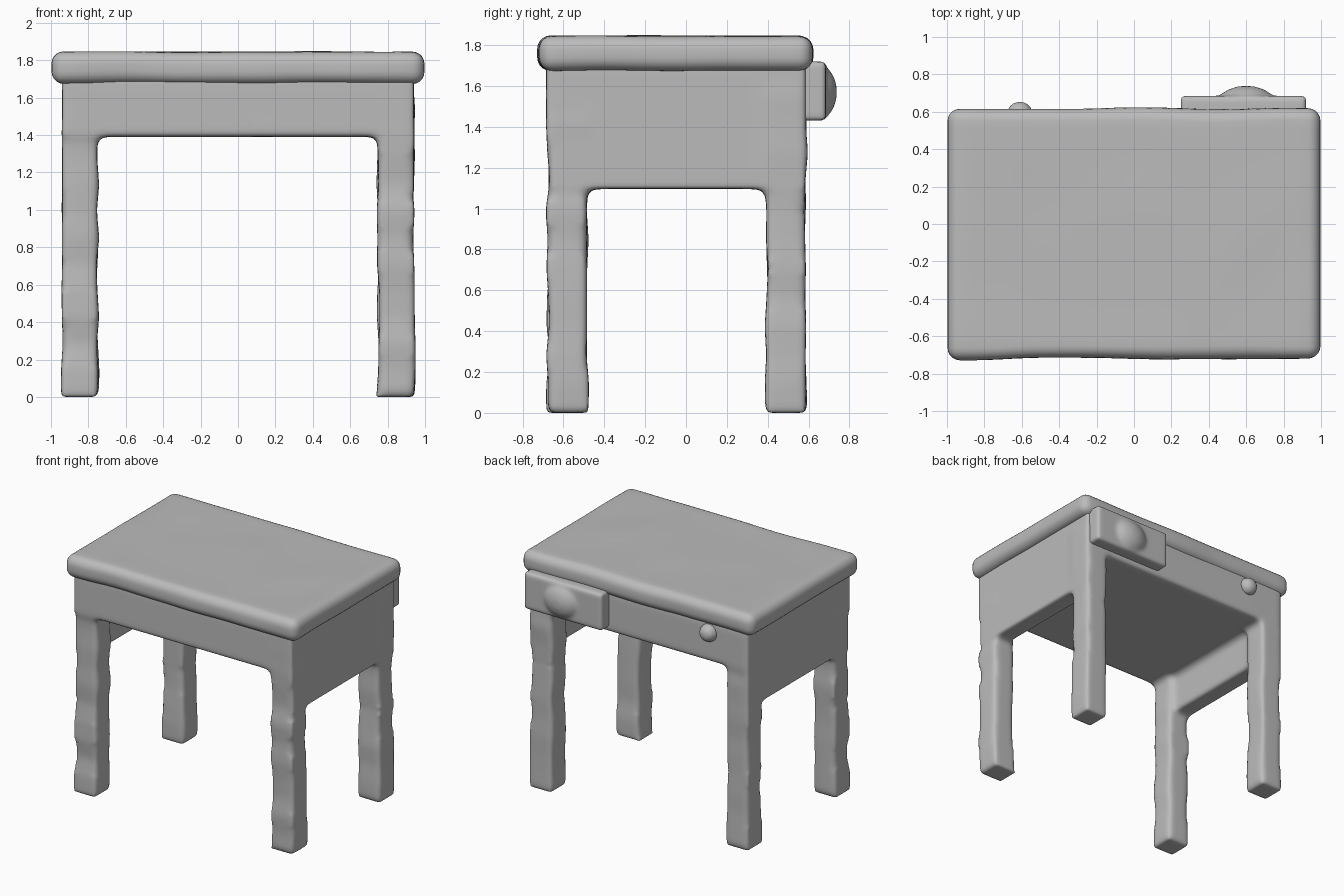
import bpy, bmesh, random
from mathutils import Vector, Matrix, noise

random.seed(4)
cube = bpy.data.objects.get("Cube")
if cube:
    bpy.data.objects.remove(cube, do_unlink=True)

clay = bpy.data.materials.new("grey clay")
clay.use_nodes = True
clay.diffuse_color = (0.5, 0.5, 0.5, 1)
clay.node_tree.nodes["Principled BSDF"].inputs["Base Color"].default_value = clay.diffuse_color


def box(bm, x, y, z):
    """Add a box given (min, max) along each axis."""
    size = [b - a for a, b in (x, y, z)]
    mid = [(a + b) / 2 for a, b in (x, y, z)]
    m = Matrix.Translation(mid) @ Matrix.Diagonal((*size, 1))
    return bmesh.ops.create_cube(bm, size=1, matrix=m)["verts"]


def blob(bm, centre, radii):
    m = Matrix.Translation(centre) @ Matrix.Diagonal((*radii, 1))
    bmesh.ops.create_icosphere(bm, subdivisions=3, radius=1, matrix=m)


def leg(bm, x, y, top, sections=12):
    """Square post with slightly uneven sections and a rounded foot."""
    rings = []
    for i in range(sections + 1):
        z = top * i / sections
        half = 0.1 if i < 2 else 0.096 + random.uniform(-0.006, 0.006)
        cx, cy = x + random.uniform(-0.006, 0.006), y + random.uniform(-0.006, 0.006)
        rings.append([bm.verts.new((cx + sx * half, cy + sy * half, z))
                      for sx, sy in ((-1, -1), (1, -1), (1, 1), (-1, 1))])
    bm.faces.new(rings[0][::-1])
    bm.faces.new(rings[-1])
    for lo, hi in zip(rings, rings[1:]):
        for k in range(4):
            n = (k + 1) % 4
            bm.faces.new((lo[k], lo[n], hi[n], hi[k]))


def finish(name, bm, voxel=0.02, smooth=10):
    """Fuse the pieces into one soft, hand-formed surface."""
    mesh = bpy.data.meshes.new(name)
    bm.to_mesh(mesh)
    bm.free()
    mesh.materials.append(clay)
    mesh.polygons.foreach_set("use_smooth", [True] * len(mesh.polygons))
    ob = bpy.data.objects.new(name, mesh)
    bpy.context.collection.objects.link(ob)
    if voxel:
        fuse = ob.modifiers.new("fuse", "REMESH")
        fuse.mode = "VOXEL"
        fuse.voxel_size = voxel
        fuse.use_smooth_shade = True
        soft = ob.modifiers.new("soften", "SMOOTH")
        soft.factor = 0.5
        soft.iterations = smooth
    return ob


# Frame: four legs, solid apron and deep side panels
bm = bmesh.new()
for x in (-0.845, 0.845):
    for y in (-0.58, 0.49):
        leg(bm, x, y, 1.7)
box(bm, (-0.94, 0.94), (-0.685, 0.59), (1.39, 1.72))
for s in (-1, 1):
    box(bm, sorted((s * 0.79, s * 0.94)), (-0.67, 0.58), (1.095, 1.5))
# Uneven lower edge of the front apron
blob(bm, (0.13, -0.6, 1.44), (0.16, 0.09, 0.04))
finish("table_frame", bm)

# Tabletop: rounded slab with a gently uneven surface
bm = bmesh.new()
box(bm, (-0.997, 0.997), (-0.722, 0.618), (1.675, 1.845))
bmesh.ops.bevel(bm, geom=bm.edges[:], offset=0.066, segments=5,
                profile=0.5, affect="EDGES")
bmesh.ops.subdivide_edges(bm, edges=[e for e in bm.edges if e.calc_length() > 0.5],
                          cuts=24, use_grid_fill=True)
for v in bm.verts:
    p = v.co * 2.5
    v.co.z += 0.006 * noise.noise(p)
    v.co.y += 0.012 * noise.noise(p + Vector((9, 3, 5)))
finish("tabletop", bm, voxel=None)

# Lumps on the back of the apron
bm = bmesh.new()
box(bm, (0.25, 0.92), (0.54, 0.685), (1.43, 1.72))
blob(bm, (0.6, 0.64, 1.57), (0.16, 0.1, 0.14))
finish("back_lump", bm, 0.015, 8)

bm = bmesh.new()
blob(bm, (-0.61, 0.59, 1.62), (0.07, 0.065, 0.07))
finish("back_nub", bm, 0.015, 3)
